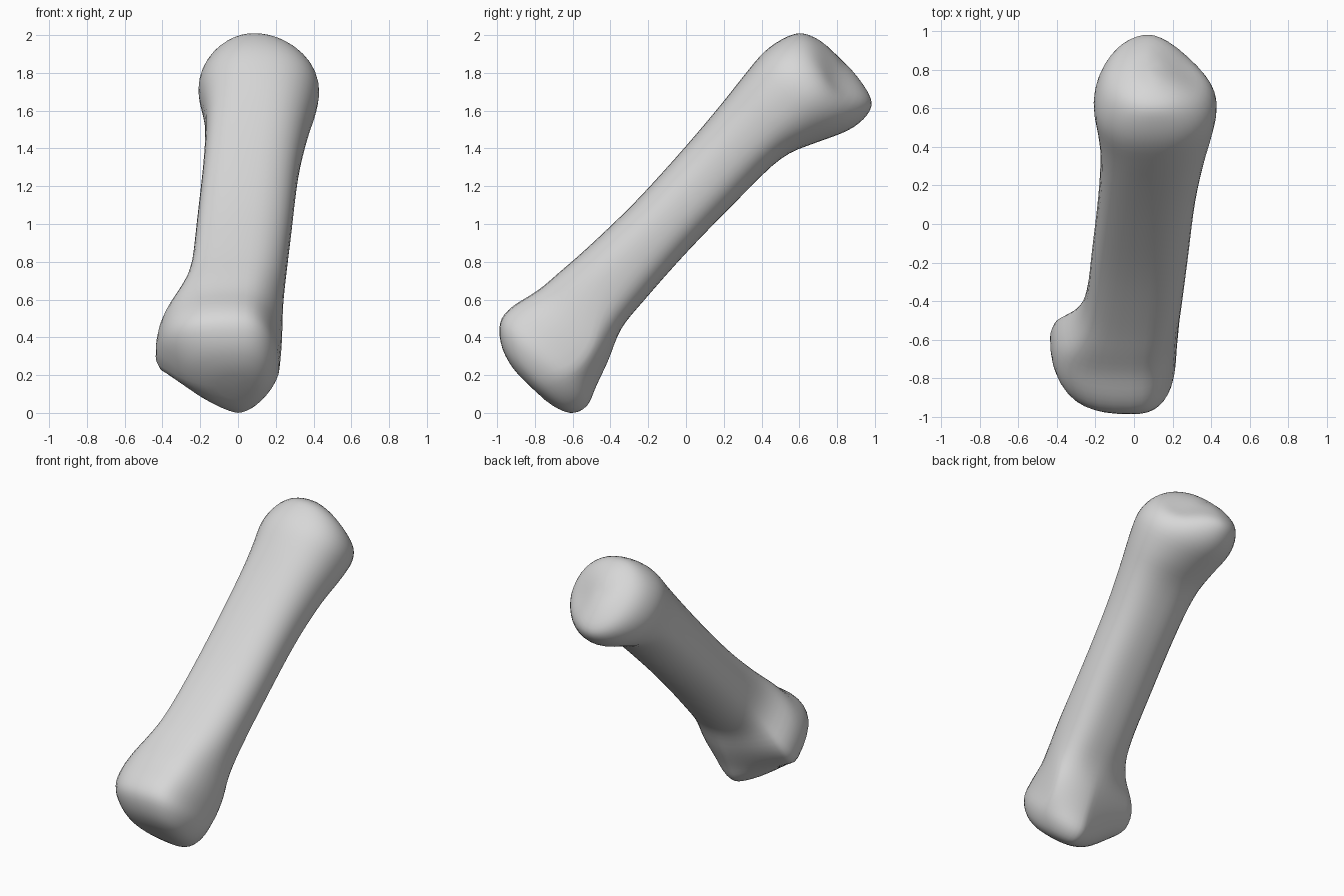
import bpy
import bmesh
from math import cos, sin, pi, exp
from mathutils import Vector

default_cube = bpy.data.objects.get("Cube")
if default_cube:
    bpy.data.objects.remove(default_cube, do_unlink=True)

# Bone axis, leaning back, and the direction of its upper front surface
ORIGIN = Vector((0, 0, 1))
ALONG = Vector((0, 0.69, 0.724))
UPPER = Vector((0, -0.724, 0.69))
SIDES = 40
STEPS = 4

# Each station: distance along the axis, right and left edge, upper and lower edge,
# ridge x, height of the widest line, hollowness of the lower quarters,
# roundness of the upper right and lower left quarters
STATIONS = [Vector(row) for row in (
    (-1.19, -.15, .09, .12, -.13, 0, 0, 1.2, .9),
    (-1.15, -.28, .165, .25, -.25, 0, 0, 1.5, .8),
    (-1.06, -.38, .215, .355, -.29, 0, -.03, 1.7, .7),
    (-.95, -.44, .225, .368, -.25, 0, -.09, 1.9, .7),
    (-.8, -.42, .235, .328, -.2, 0, -.07, 1.8, .65),
    (-.64, -.31, .24, .31, -.135, .01, .03, 1.2, .5),
    (-.45, -.25, .255, .292, -.12, .02, .08, 1, .52),
    (-.1, -.22, .287, .276, -.107, .04, .08, 1, .58),
    (.3, -.187, .322, .286, -.112, .07, .08, 1, .6),
    (.6, -.175, .372, .305, -.125, .1, .06, 1, .63),
    (.78, -.19, .412, .322, -.2, .1, .04, 1, .75),
    (.95, -.214, .434, .332, -.283, .09, .03, 1, .87),
    (1.08, -.18, .38, .302, -.3, .08, .02, 1, .95),
    (1.16, -.11, .27, .25, -.255, .08, .01, 1, 1),
    (1.2, -.01, .14, .14, -.1, .07, 0, 1, 1),
)]


def blend(a, b, c, d, t):
    """Smooth curve from b to c, guided by the neighbours a and d."""
    return (b * 2 + (c - a) * t + (a * 2 - b * 5 + c * 4 - d) * t * t
            + (b * 3 - a - c * 3 + d) * t ** 3) / 2


def signed_power(value, power):
    return (1 if value >= 0 else -1) * abs(value) ** power


def section(station):
    """One ring made of four quarter curves around the ridge."""
    along, right, left, top, bottom, ridge, middle, hollow, box = station
    ring = []
    for i in range(SIDES):
        c, s = cos(2 * pi * i / SIDES), sin(2 * pi * i / SIDES)
        if s >= 0:
            power = box if c < 0 else 0.85
        else:
            power = hollow if c < 0 else box + 0.2 + 0.4 * (hollow - 1)
        width = left - ridge if c >= 0 else ridge - right
        height = top - middle if s >= 0 else middle - bottom
        x = ridge + width * signed_power(c, power)
        t = middle + height * signed_power(s, power)
        point = ORIGIN + ALONG * along + UPPER * t
        point.x = x
        ring.append(point)
    return ring


# Sections between the stations
path = []
last = len(STATIONS) - 1
for i in range(last):
    guides = [STATIONS[min(max(i + k, 0), last)] for k in (-1, 0, 1, 2)]
    path += [blend(*guides, step / STEPS) for step in range(STEPS)]
path.append(STATIONS[last])

# Skin the sections and close both joint ends with a shallow dome
bm = bmesh.new()
rings = [[bm.verts.new(p) for p in section(station)] for station in path]
for lower, upper in zip(rings, rings[1:]):
    for i in range(SIDES):
        j = (i + 1) % SIDES
        bm.faces.new((lower[i], lower[j], upper[j], upper[i]))
for ring, push in ((rings[0], -0.01), (rings[-1], 0.01)):
    centre = sum((v.co for v in ring), Vector()) / SIDES
    tip = bm.verts.new(centre + ALONG * push)
    for i in range(SIDES):
        bm.faces.new((ring[i], ring[(i + 1) % SIDES], tip))

# Shallow hollow in the head, between its dome and its lower lip
hollow_centre = Vector((0.28, 0.84, 1.79))
for vert in bm.verts:
    distance = (vert.co - hollow_centre).length
    vert.co -= ALONG * 0.06 * exp(-(distance / 0.15) ** 2)

# Soften the creases between the quarters
for _ in range(3):
    bmesh.ops.smooth_vert(bm, verts=bm.verts, factor=0.5,
                          use_axis_x=True, use_axis_y=True, use_axis_z=True)
bmesh.ops.recalc_face_normals(bm, faces=bm.faces)
for face in bm.faces:
    face.smooth = True

mesh = bpy.data.meshes.new("finger_bone")
bm.to_mesh(mesh)
bm.free()
bone = bpy.data.objects.new("finger_bone", mesh)
bpy.context.collection.objects.link(bone)

# Pale grey bone
colour = (0.68, 0.68, 0.68, 1)
material = bpy.data.materials.new("bone_grey")
material.use_nodes = True
material.diffuse_color = colour
material.node_tree.nodes["Principled BSDF"].inputs["Base Color"].default_value = colour
mesh.materials.append(material)
